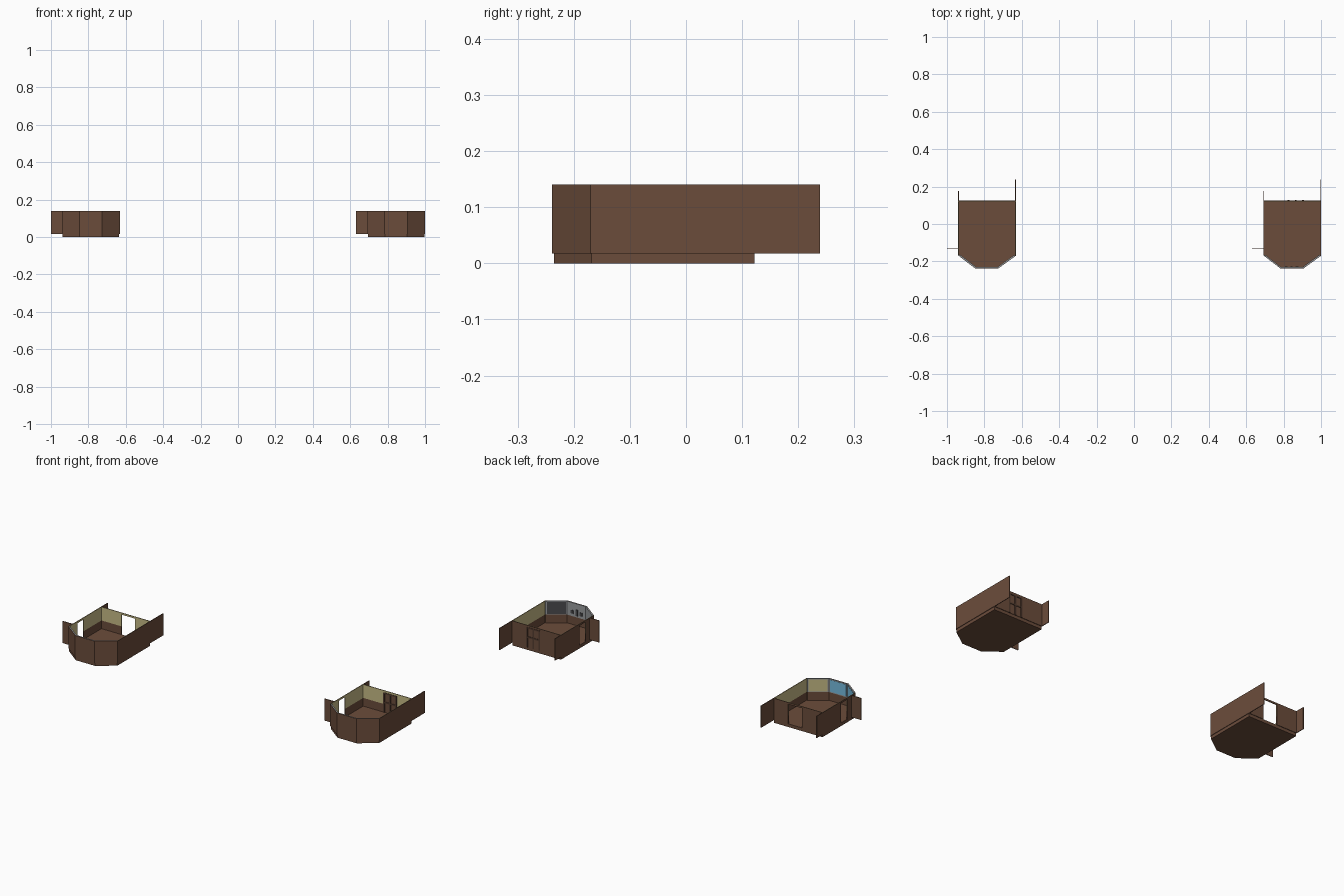
import bpy, bmesh
from mathutils import Vector

if "Cube" in bpy.data.objects:
    bpy.data.objects.remove(bpy.data.objects["Cube"])


def material(name, rgb):
    m = bpy.data.materials.new(name)
    m.diffuse_color = (*rgb, 1)
    m.use_nodes = True
    m.node_tree.nodes["Principled BSDF"].inputs["Base Color"].default_value = m.diffuse_color
    return m


BROWN = material("brown wood", (0.148, 0.073, 0.044))
DARK_BROWN = material("dark brown trim", (0.085, 0.045, 0.029))
OLIVE = material("olive wall", (0.57, 0.50, 0.24))
GREY = material("grey frame", (0.32, 0.33, 0.34))
CHARCOAL = material("charcoal panel", (0.07, 0.07, 0.075))
BLUE = material("sky blue", (0.18, 0.50, 0.73))

Z0, RAIL, HEAD, TOP = 0.017, 0.064, 0.13, 0.14
SPACING = 1.632

# Room outline, anticlockwise: bay corners, then the back corners
OUTLINE = [Vector(p) for p in [(-0.94, -0.168), (-0.848, -0.2385), (-0.727, -0.2385),
                               (-0.632, -0.17), (-0.632, 0.125), (-0.94, 0.125)]]


def inset(d):
    """Outline moved inwards by d with mitred corners."""
    n, out = len(OUTLINE), []
    for i, p in enumerate(OUTLINE):
        a = (p - OUTLINE[i - 1]).normalized()
        b = (OUTLINE[(i + 1) % n] - p).normalized()
        na, nb = Vector((-a.y, a.x)), Vector((-b.y, b.x))
        out.append(p + (na + nb) * d / (1 + na.dot(nb)))
    return out


def prism(name, points, z0, z1, mat):
    bm = bmesh.new()
    f = bm.faces.new([bm.verts.new((p[0], p[1], z0)) for p in points])
    top = bmesh.ops.extrude_face_region(bm, geom=[f])["geom"]
    for v in top:
        if isinstance(v, bmesh.types.BMVert):
            v.co.z = z1
    bmesh.ops.recalc_face_normals(bm, faces=bm.faces)
    me = bpy.data.meshes.new(name)
    bm.to_mesh(me)
    bm.free()
    me.materials.append(mat)
    ob = bpy.data.objects.new(name, me)
    bpy.context.collection.objects.link(ob)
    return ob


def panel(name, dx, side, d0, d1, z0, z1, mat, s0=0.0, s1=1.0):
    """Upright slab on one side of the outline, between two inset depths."""
    a, b = inset(d0), inset(d1)
    j = (side + 1) % 6
    pts = [a[side].lerp(a[j], s0), a[side].lerp(a[j], s1),
           b[side].lerp(b[j], s1), b[side].lerp(b[j], s0)]
    return prism(name, [(p.x + dx, p.y) for p in pts], z0, z1, mat)


def box(name, dx, x0, x1, y0, y1, z0, z1, mat):
    return prism(name, [(x0 + dx, y0), (x1 + dx, y0), (x1 + dx, y1), (x0 + dx, y1)], z0, z1, mat)


def lined_wall(name, dx, side, s0=0.0, s1=1.0):
    """Brown outside and wainscot, olive upper lining."""
    panel(name + "_skin", dx, side, 0, 0.002, Z0, TOP, BROWN, s0, s1)
    panel(name + "_wainscot", dx, side, 0.002, 0.004, Z0, RAIL, BROWN, s0, s1)
    panel(name + "_lining", dx, side, 0.002, 0.004, RAIL, TOP, OLIVE, s0, s1)


def wall_with_door(name, dx, side, s0, s1):
    lined_wall(name + "_first", dx, side, 0, s0)
    lined_wall(name + "_second", dx, side, s1, 1)
    panel(name + "_lintel_outer", dx, side, 0, 0.002, HEAD, TOP, BROWN, s0, s1)
    panel(name + "_lintel_inner", dx, side, 0.002, 0.004, HEAD, TOP, OLIVE, s0, s1)


def room(tag, dx, bay_colours):
    # Floor slab, its top just above the wall feet
    prism(tag + "_floor", [(p.x + dx, p.y) for p in inset(0.003)], 0, Z0 + 0.0008, BROWN)
    # Three-sided bay with grey window surrounds
    for i, mat in enumerate(bay_colours):
        n = f"{tag}_bay_{i + 1}"
        panel(n + "_skin", dx, i, 0, 0.002, Z0, TOP, BROWN)
        panel(n + "_wainscot", dx, i, 0.002, 0.008, Z0, RAIL, BROWN)
        panel(n + "_surround", dx, i, 0.002, 0.008, RAIL, TOP, GREY)
        if mat:
            panel(n + "_picture", dx, i, 0.008, 0.009, RAIL + 0.005, TOP - 0.005, mat, 0.06, 0.94)
    # Side and back walls with doorways
    lined_wall(tag + "_right_wall", dx, 3)
    wall_with_door(tag + "_back_wall", dx, 4, 0.30, 0.58)
    wall_with_door(tag + "_left_wall", dx, 5, 0.56, 0.75)
    # Corridor stubs outside the room
    box(tag + "_right_stub", dx, -0.636, -0.632, 0.125, 0.2385, Z0, TOP, BROWN)
    box(tag + "_left_stub", dx, -0.94, -0.936, 0.125, 0.177, Z0, TOP, BROWN)
    box(tag + "_side_stub", dx, -1.0, -0.94, -0.134, -0.130, Z0, TOP, BROWN)


room("left_room", 0, [BLUE, BLUE, OLIVE])
room("right_room", SPACING, [None, None, CHARCOAL])

# Small dark fittings on the right room's middle bay panel
for k, (s, w, z, h) in enumerate([(0.18, 0.12, 0.078, 0.02), (0.42, 0.1, 0.072, 0.035),
                                  (0.66, 0.14, 0.08, 0.018)]):
    panel(f"bay_fitting_{k + 1}", SPACING, 1, 0.008, 0.011, z, z + h, CHARCOAL, s, s + w)

# Panelled double door filling the right room's back doorway
S0, S1 = 0.30, 0.58
panel("door_leaf", SPACING, 4, 0.001, 0.003, Z0, HEAD, BROWN, S0, S1)
for k in range(3):
    s = S0 + k * (S1 - S0 - 0.03) / 2
    panel(f"door_post_{k + 1}", SPACING, 4, -0.002, 0.006, Z0, HEAD, DARK_BROWN, s, s + 0.03)
for k, z in enumerate((0.07, HEAD - 0.008)):
    panel(f"door_rail_{k + 1}", SPACING, 4, -0.0015, 0.0055, z, z + 0.008, DARK_BROWN, S0, S1)
